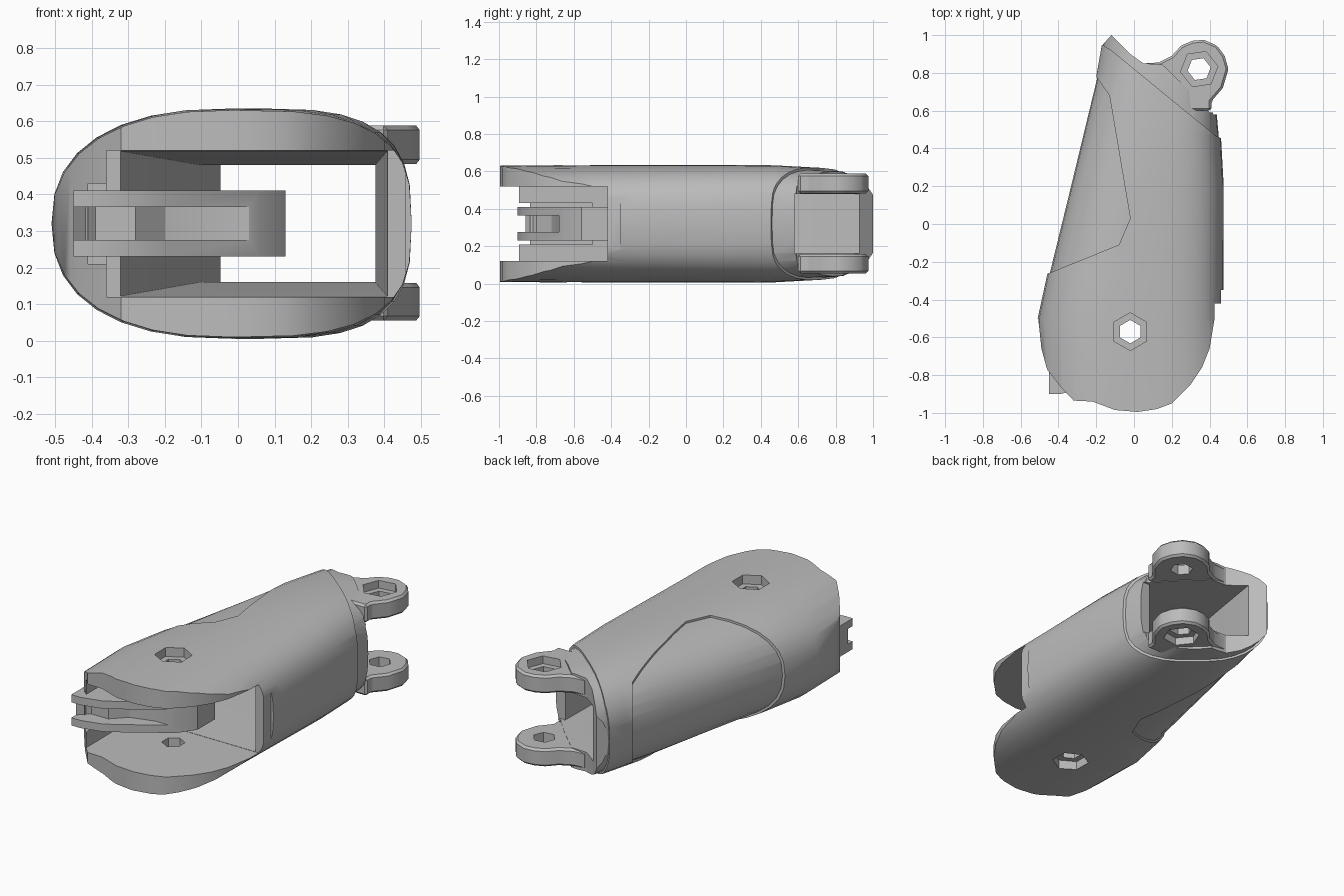
import bpy, bmesh, math

if "Cube" in bpy.data.objects:
    bpy.data.objects.remove(bpy.data.objects["Cube"])

grey = bpy.data.materials.new("plain grey")
grey.use_nodes = True
GREY = (0.5, 0.5, 0.5, 1)
grey.diffuse_color = GREY
grey.node_tree.nodes["Principled BSDF"].inputs["Base Color"].default_value = GREY
MID = 0.32


def skin(name, rings):
    """Closed solid through matching rings of points."""
    bm = bmesh.new()
    rows = [[bm.verts.new(p) for p in ring] for ring in rings]
    n = len(rows[0])
    for a, b in zip(rows, rows[1:]):
        for i in range(n):
            j = (i + 1) % n
            bm.faces.new((a[i], a[j], b[j], b[i]))
    bm.faces.new(rows[0])
    bm.faces.new(rows[-1])
    bmesh.ops.recalc_face_normals(bm, faces=bm.faces)
    me = bpy.data.meshes.new(name)
    bm.to_mesh(me)
    bm.free()
    me.materials.append(grey)
    ob = bpy.data.objects.new(name, me)
    bpy.context.collection.objects.link(ob)
    return ob


def prism(name, outline, z0, z1):
    return skin(name, [[(x, y, z) for x, y in outline] for z in (z0, z1)])


def block(name, x0, x1, y0, y1, z0, z1):
    return prism(name, [(x0, y0), (x1, y0), (x1, y1), (x0, y1)], z0, z1)


def combine(ob, other, operation, keep=False):
    mod = ob.modifiers.new("cut", 'BOOLEAN')
    mod.object, mod.operation, mod.solver = other, operation, 'EXACT'
    bpy.context.view_layer.objects.active = ob
    bpy.ops.object.modifier_apply(modifier=mod.name)
    if not keep:
        bpy.data.objects.remove(other)


# Tube stations: y, x left edge, x right edge, half height
STATIONS = [(-1.05, -.5, .475, .31), (-.5, -.51, .475, .315), (-.27, -.46, .475, .315),
            (.2, -.345, .475, .315), (.47, -.28, .46, .313), (.8, -.2, .43, .295),
            (1.05, -.16, .39, .265)]


def tube(name, inset):
    rings = []
    for y, x0, x1, h in STATIONS:
        ring = []
        for i in range(32):
            a = math.tau * i / 32
            c, s = math.cos(a), math.sin(a)
            e = 2 / (3 if c > 0 else 2.4)
            ring.append(((x0 + x1) / 2 + math.copysign(abs(c) ** e, c) * ((x1 - x0) / 2 - inset), y,
                         MID + math.copysign(abs(s) ** e, s) * (h - inset)))
        rings.append(ring)
    return skin(name, rings)


# Outer shell, trimmed to its plan with the side panel left out
body = tube("finger_body", 0)
plan = [(-.32, -.935), (-.22, -.94), (-.1, -.985), (.02, -.995), (.12, -.98), (.2, -.95),
        (.3, -.85), (.36, -.76), (.4, -.66), (.44, -.42), (.46, -.42), (.46, -.35), (.6, -.35),
        (.6, .38), (.43, .47), (.27, .6), (-.12, .92), (-.17, .95), (-.2, .78), (-.13, .68),
        (-.02, .03), (-.08, -.11), (-.45, -.26), (-.6, -.3), (-.6, -.5), (-.507, -.5),
        (-.49, -.66), (-.46, -.77), (-.39, -.86)]
combine(body, prism("plan_cutter", plan, -.1, .8), 'INTERSECT')

# Slightly sunken core: shows as the side panel and the rear collar
core = tube("core", .012)
core_plan = [(-.6, -.28), (.6, -.28), (.6, .58), (.4, .59), (.3, .7), (.15, .845), (.05, .85),
             (-.02, .9), (-.12, 1), (-.165, .95), (-.6, .8)]
combine(core, prism("core_cutter", core_plan, -.1, .8), 'INTERSECT')
combine(body, core, 'UNION')

# Through cavity, open jaw at the front and side gap at the rear
cavity = skin("cavity", [[(x0, y, z0), (x1, y, z0), (x1, y, z1), (x0, y, z1)]
                         for y, x0, x1, z0, z1 in ((-.46, -.33, .41, .12, .52),
                                                   (.6, -.1, .375, .16, .48),
                                                   (1.1, -.02, .375, .16, .48))])
combine(body, cavity, 'DIFFERENCE')
combine(body, block("jaw", -.36, .7, -1.1, -.42, .12, .52), 'DIFFERENCE')
combine(body, block("jaw_step", -.41, -.3, -1.1, -.5, .21, .43), 'DIFFERENCE')
combine(body, block("rear_gap", .2, .7, .58, 1.1, .16, .48), 'DIFFERENCE')

# Tongue between the jaw plates, with a grooved front edge
tongue = prism("centre_tongue", [(-.45, -.9), (-.39, -.9), (-.27, -.87), (-.2, -.83), (.06, -.66),
                                 (.13, -.56), (.13, -.4), (-.1, -.3), (-.45, -.3)], .23, .41)
groove = prism("groove", [(-.6, -1), (.05, -1), (.05, -.68), (-.06, -.68), (-.2, -.72),
                          (-.28, -.8), (-.39, -.8)], .275, .365)
combine(tongue, groove, 'DIFFERENCE')

# Pair of rear hinge lugs
lug_plan = [(.05, .85), (.13, .855), (.2, .89), (.25, .945), (.31, .97), (.37, .975), (.44, .945),
            (.48, .89), (.5, .82), (.47, .72), (.41, .65), (.41, .6), (.28, .6), (.05, .78)]
lugs = []
for name, z0, z1 in (("upper_lug", .483, .588), ("lower_lug", .055, .158)):
    lug = prism(name, lug_plan, z0, z1)
    bev = lug.modifiers.new("soft", 'BEVEL')
    bev.width, bev.segments = .012, 1
    bpy.context.view_layer.objects.active = lug
    bpy.ops.object.modifier_apply(modifier=bev.name)
    lugs.append(lug)


# Pin holes with hexagonal sockets on the outer faces
def hexagon(x, y, r, turn):
    return [(x + r * math.cos(turn + math.tau * i / 6), y + r * math.sin(turn + math.tau * i / 6))
            for i in range(6)]


def drill(parts, x, y, turn, low, high, depth):
    for z0, z1, r in ((-.2, .9, .062), (-.2, low + depth, .1), (high - depth, .9, .1)):
        cutter = prism("pin_cutter", hexagon(x, y, r, turn), z0, z1)
        for part in parts:
            combine(part, cutter, 'DIFFERENCE', keep=True)
        bpy.data.objects.remove(cutter)


drill([body, tongue], -.02, -.57, math.pi / 6, .01, .63, .05)
drill([body] + lugs, .345, .82, .15, .055, .588, .045)

# Smooth the rounded skin, keep the machined edges crisp
for ob in [body, tongue] + lugs:
    bpy.ops.object.select_all(action='DESELECT')
    ob.select_set(True)
    bpy.context.view_layer.objects.active = ob
    bpy.ops.object.shade_smooth_by_angle(angle=math.radians(28))
